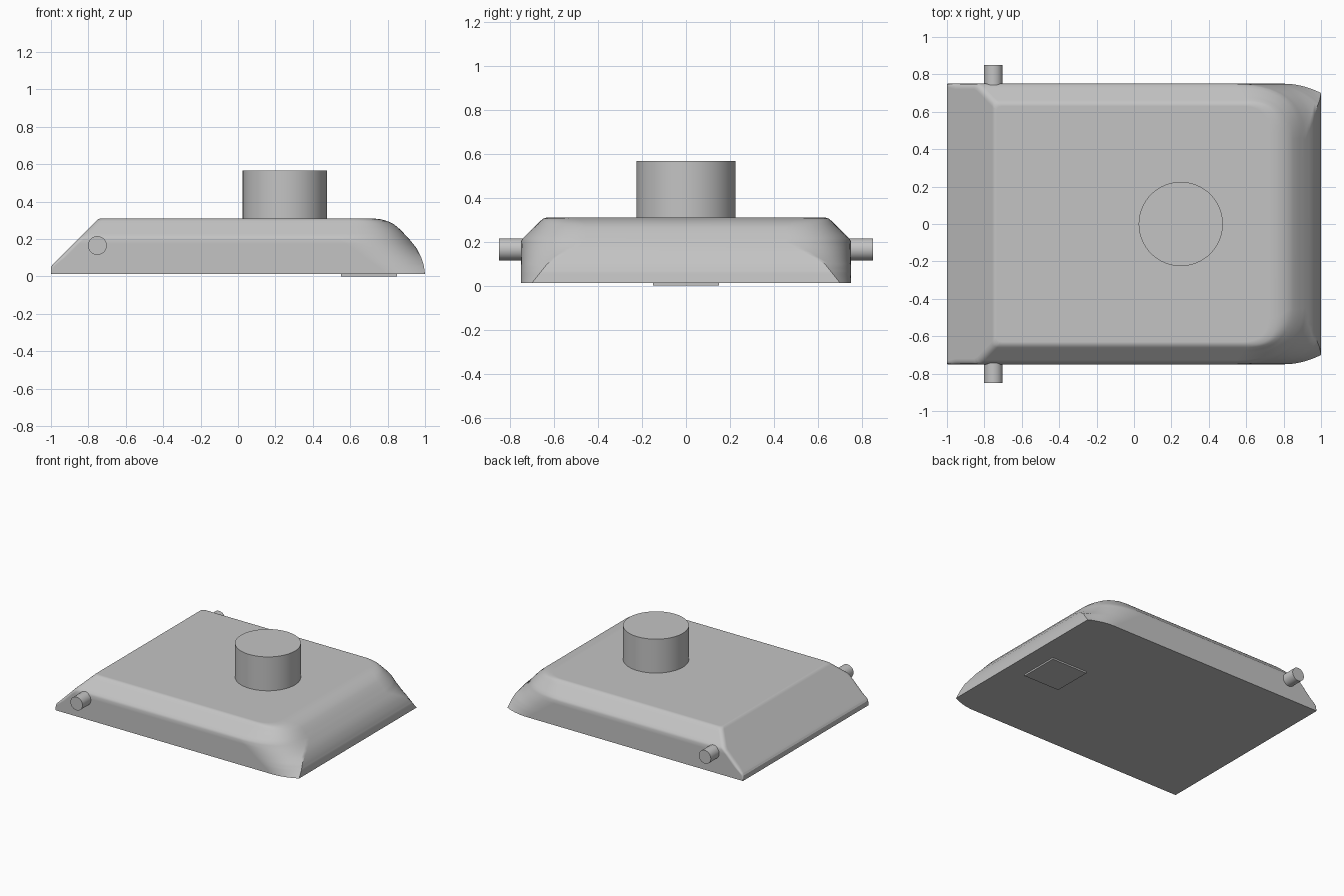
import bpy
import bmesh
import math
from mathutils import Vector

cube = bpy.data.objects.get("Cube")
if cube:
    bpy.data.objects.remove(cube, do_unlink=True)

grey = bpy.data.materials.new("plain grey")
grey.use_nodes = True
shade = (0.55, 0.55, 0.55, 1)
grey.diffuse_color = shade
grey.node_tree.nodes["Principled BSDF"].inputs["Base Color"].default_value = shade


def lookup(points, z):
    """Read a value off a profile given as (height, value) points."""
    for (z0, v0), (z1, v1) in zip(points, points[1:]):
        if z <= z1:
            return v0 + (v1 - v0) * max(0, (z - z0) / (z1 - z0))
    return points[-1][1]


def corner(start, control, end, steps):
    """Points along a curved corner."""
    a, b, c = Vector(start), Vector(control), Vector(end)
    for i in range(steps + 1):
        t = i / steps
        yield a * (1 - t) ** 2 + b * 2 * t * (1 - t) + c * t * t


def finish(obj, weighted=False):
    obj.data.materials.append(grey)
    bpy.ops.object.select_all(action="DESELECT")
    obj.select_set(True)
    bpy.context.view_layer.objects.active = obj
    bpy.ops.object.shade_smooth_by_angle(angle=math.radians(32))
    if weighted:
        mod = obj.modifiers.new("even shading", "WEIGHTED_NORMAL")
        mod.keep_sharp = True


def cylinder(name, location, radius, depth, tilt=0):
    bpy.ops.mesh.primitive_cylinder_add(vertices=64, radius=radius, depth=depth,
                                        location=location, rotation=(tilt, 0, 0))
    bpy.context.object.name = name
    finish(bpy.context.object)


# Body profiles by height: two ends, half width and rounded nose corners
base, top = 0.012, 0.31
nose = [(base, 1), (0.06, 0.993), (0.1, 0.98), (0.15, 0.955), (0.2, 0.915),
        (0.25, 0.868), (0.28, 0.832), (0.295, 0.8), (0.305, 0.765), (top, 0.72)]
tail = [(base, -1), (0.05, -1), (0.065, -0.99), (0.295, -0.76), (0.305, -0.75), (top, -0.735)]
width = [(base, 0.75), (0.2, 0.75), (0.215, 0.742), (0.295, 0.66), (0.305, 0.648), (top, 0.63)]
run = [(base, 0.2), (0.1, 0.3), (0.2, 0.38), (0.28, 0.24), (top, 0.14)]
cut = [(base, 0.05), (0.1, 0.12), (0.2, 0.3), (0.28, 0.22), (top, 0.14)]
fullness = [(base, 0.5), (0.1, 0.65), (0.2, 1), (top, 1)]
tail_round = [(base, 0.004), (0.1, 0.03), (top, 0.03)]


def outline(z):
    x1, x0, y = lookup(nose, z), lookup(tail, z), lookup(width, z)
    a, b, f, r = (lookup(p, z) for p in (run, cut, fullness, tail_round))
    half = list(corner((x0, y - r), (x0, y), (x0 + r, y), 4))
    half += corner((x1 - a, y), (x1 - a + a * f, y), (x1, y - b), 14)
    return half + [Vector((p.x, -p.y)) for p in reversed(half)]


# Body lofted through the outlines
heights = sorted({z for p in (nose, tail, width) for z, _ in p} | {0.03, 0.08, 0.125, 0.175, 0.23, 0.265})
bm = bmesh.new()
rings = [[bm.verts.new((p.x, p.y, z)) for p in outline(z)] for z in heights]
for low, high in zip(rings, rings[1:]):
    for i in range(len(low)):
        j = (i + 1) % len(low)
        bm.faces.new((low[i], low[j], high[j], high[i]))
bm.faces.new(rings[0])
bm.faces.new(rings[-1])
bmesh.ops.recalc_face_normals(bm, faces=bm.faces)
mesh = bpy.data.meshes.new("body")
bm.to_mesh(mesh)
bm.free()
body = bpy.data.objects.new("body", mesh)
bpy.context.collection.objects.link(body)
finish(body, weighted=True)

# Round knob on top
cylinder("top_knob", (0.25, 0, 0.433), 0.225, 0.265)

# Side pegs
for side, name in ((-1, "right_peg"), (1, "left_peg")):
    cylinder(name, (-0.752, side * 0.79, 0.165), 0.05, 0.12, math.pi / 2)

# Thin pad under the body
bpy.ops.mesh.primitive_cube_add(size=1, location=(0.7, 0, 0.0075))
pad = bpy.context.object
pad.name = "bottom_pad"
pad.scale = (0.3, 0.3, 0.015)
finish(pad)
